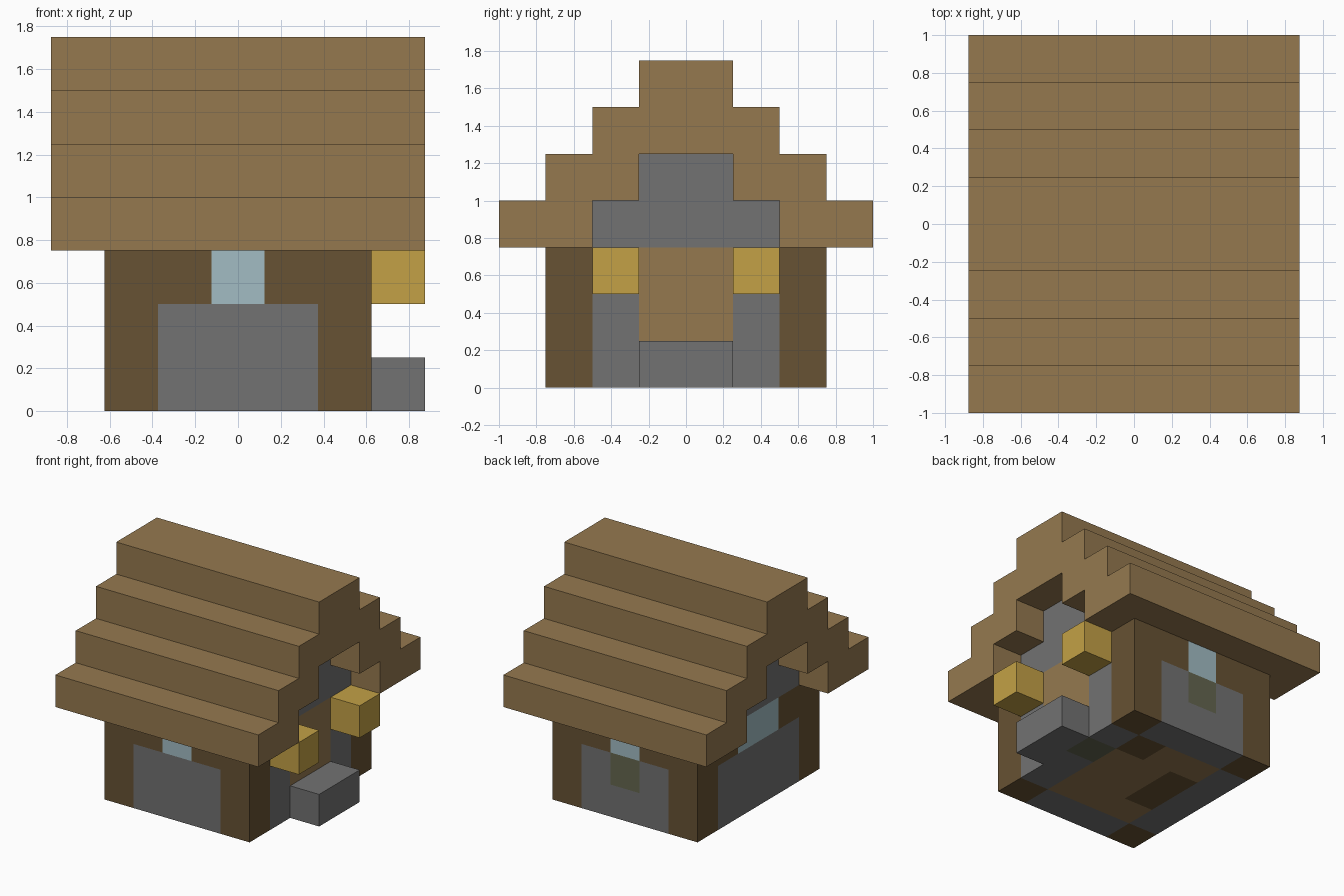
import bpy
import bmesh
from mathutils import Vector

B = 0.25  # block size

if "Cube" in bpy.data.objects:
    bpy.data.objects.remove(bpy.data.objects["Cube"], do_unlink=True)


def material(name, rgb):
    def linear(v):
        v /= 255
        return v / 12.92 if v < 0.04045 else ((v + 0.055) / 1.055) ** 2.4
    color = [linear(v) for v in rgb] + [1]
    mat = bpy.data.materials.new(name)
    mat.use_nodes = True
    mat.diffuse_color = color
    bsdf = next(n for n in mat.node_tree.nodes if n.type == 'BSDF_PRINCIPLED')
    bsdf.inputs["Base Color"].default_value = color
    bsdf.inputs["Roughness"].default_value = 0.9
    return mat


planks = material("planks", (149, 121, 79))
log = material("dark_log", (103, 82, 51))
stone = material("grey_stone", (114, 114, 114))
moss = material("mossy_stone", (100, 102, 79))
glass = material("pale_glass", (162, 188, 195))
gold = material("lamp_gold", (195, 161, 70))


def finish(name, bm, mats):
    bmesh.ops.recalc_face_normals(bm, faces=bm.faces)
    mesh = bpy.data.meshes.new(name)
    bm.to_mesh(mesh)
    bm.free()
    for m in mats:
        mesh.materials.append(m)
    obj = bpy.data.objects.new(name, mesh)
    bpy.context.collection.objects.link(obj)
    return obj


def box_mesh(low, high):
    bm = bmesh.new()
    bmesh.ops.create_cube(bm, size=1)
    low, high = Vector(low), Vector(high)
    bmesh.ops.scale(bm, vec=high - low, verts=bm.verts)
    bmesh.ops.translate(bm, vec=(low + high) / 2, verts=bm.verts)
    return bm


def extrude_x(name, outline, half_width, mat):
    """Solid with a y-z outline, running along x."""
    bm = bmesh.new()
    face = bm.faces.new([bm.verts.new((-half_width, y, z)) for y, z in outline])
    out = bmesh.ops.extrude_face_region(bm, geom=[face], use_keep_orig=True)
    verts = [v for v in out["geom"] if isinstance(v, bmesh.types.BMVert)]
    bmesh.ops.translate(bm, vec=(2 * half_width, 0, 0), verts=verts)
    return finish(name, bm, [mat])


def stairs(half, base, count):
    """Stepped half outline from the eave up towards the ridge."""
    pts = []
    for s in range(count):
        y = half - s * B
        pts += [(y, base + s * B), (y, base + (s + 1) * B)]
    return pts


def mirrored(pts):
    return pts + [(-y, z) for y, z in reversed(pts)]


# Stepped roof shell and the stone gable filling it
outer = mirrored(stairs(1.0, 0.75, 4))
inner = mirrored(stairs(0.5, 0.75, 2))
extrude_x("roof", outer + inner[::-1], 0.875, planks)
extrude_x("gable_walls", inner, 0.625, stone)

# House walls, cut into blocks
walls = box_mesh((-0.625, -0.75, 0), (0.625, 0.75, 0.75))
cuts = [(0, -0.375 + B * i) for i in range(4)]
cuts += [(1, -0.5 + B * i) for i in range(5)]
cuts += [(2, B), (2, 2 * B)]
for axis, at in cuts:
    co, no = Vector(), Vector()
    co[axis], no[axis] = at, 1
    bmesh.ops.bisect_plane(walls, geom=walls.verts[:] + walls.edges[:] + walls.faces[:],
                           plane_co=co, plane_no=no)

WALL_MATS = [log, stone, planks, glass, moss]


def wall_material(c, n):
    i, j, k = int((c.x + 0.625) / B), int((c.y + 0.75) / B), int(c.z / B)
    if n.z < -0.5:  # floor seen from below
        if i in (0, 4) and j in (0, 5):
            return log
        if (i, j) == (4, 3):
            return moss
        if i in (0, 4) or j in (0, 5):
            return stone
        return log if (i, j) in ((3, 4), (1, 3), (1, 2)) else planks
    side = abs(n.x) > 0.5
    across = abs(c.y) if side else abs(c.x)
    if across > (0.5 if side else 0.375):  # corner posts
        return log
    middle = across < (0.25 if side else 0.125)
    if n.x > 0.5 and middle and k > 0:  # door
        return planks
    if k == 2:  # windows between logs
        return glass if middle else log
    if n.y > 0.5 and middle and k == 1:
        return moss
    return stone


walls.normal_update()
for f in walls.faces:
    f.material_index = WALL_MATS.index(wall_material(f.calc_center_median(), f.normal))
finish("house_walls", walls, WALL_MATS)

# Doorstep
finish("doorstep", box_mesh((0.625, -B, 0), (0.875, B, B)), [stone])

# Lamps on both sides of the door
for name, y in (("lamp_front", -0.5), ("lamp_back", 0.25)):
    finish(name, box_mesh((0.625, y, 0.5), (0.875, y + B, 0.75)), [gold])
